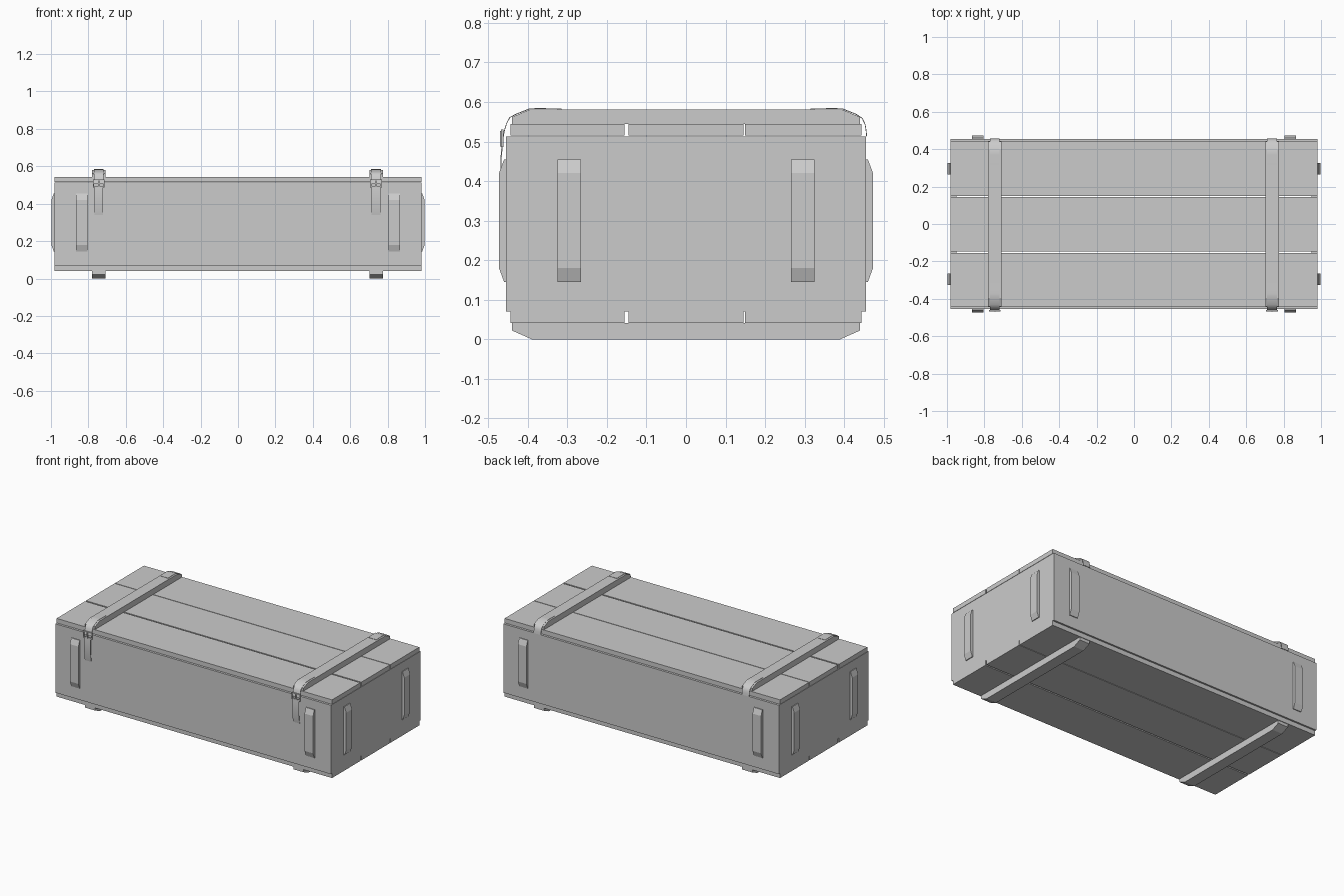
import bpy, bmesh
from mathutils import Vector

if "Cube" in bpy.data.objects:
    bpy.data.objects.remove(bpy.data.objects["Cube"])


def make(name, verts, faces, smooth=False):
    me = bpy.data.meshes.new(name)
    me.from_pydata(verts, [], faces)
    bm = bmesh.new()
    bm.from_mesh(me)
    bmesh.ops.recalc_face_normals(bm, faces=bm.faces)
    bm.to_mesh(me)
    bm.free()
    ob = bpy.data.objects.new(name, me)
    bpy.context.collection.objects.link(ob)
    if smooth:
        bpy.ops.object.select_all(action='DESELECT')
        ob.select_set(True)
        bpy.context.view_layer.objects.active = ob
        bpy.ops.object.shade_smooth_by_angle(angle=0.7)
    return ob


def prism(name, pts, a, b, place, smooth=False):
    """Extrude a closed 2D profile from a to b; place(u, v, w) maps to 3D."""
    n = len(pts)
    verts = [place(u, v, w) for w in (a, b) for u, v in pts]
    faces = [tuple(range(n)), tuple(range(n, 2 * n))]
    faces += [(i, (i + 1) % n, n + (i + 1) % n, n + i) for i in range(n)]
    return make(name, verts, faces, smooth)


def box(name, x0, x1, y0, y1, z0, z1):
    return prism(name, [(x0, y0), (x1, y0), (x1, y1), (x0, y1)], z0, z1,
                 lambda u, v, w: (u, v, w))


def along_x(u, v, w):
    return (w, u, v)


def ribbon(name, path, t, x0, x1):
    """Thin strip following a (y, z) path, offset by thickness t."""
    p = [Vector(q) for q in path]
    off = []
    for i, q in enumerate(p):
        d = (p[min(i + 1, len(p) - 1)] - p[max(i - 1, 0)]).normalized()
        off.append(q + Vector((d.y, -d.x)) * t)
    n = len(p)
    ring = p + off
    verts = [(x, q.x, q.y) for x in (x0, x1) for q in ring]
    faces = []
    for i in range(n - 1):
        a, b, c, d = i, i + 1, n + i + 1, n + i
        faces += [(a, b, c, d), tuple(k + 2 * n for k in (d, c, b, a)),
                  (a, b, b + 2 * n, a + 2 * n), (d, c, c + 2 * n, d + 2 * n)]
    for i in (0, n - 1):
        faces.append((i, n + i, 3 * n + i, 2 * n + i))
    return make(name, verts, faces, True)


# hollow box walls
for s, side in ((-1, "front"), (1, "back")):
    box(side + "_wall", -0.98, 0.98, *sorted((s * 0.425, s * 0.455)), 0.07, 0.513)
for s, side in ((-1, "left"), (1, "right")):
    box(side + "_wall", *sorted((s * 0.95, s * 0.98)), -0.425, 0.425, 0.07, 0.513)

# lid and floor planks with narrow gaps
for name, z0, z1 in (("lid_plank", 0.515, 0.544), ("floor_plank", 0.041, 0.07)):
    for y0, y1 in ((-0.444, -0.155), (-0.146, 0.145), (0.149, 0.444)):
        box(name, -0.98, 0.98, y0, y1, z0, z1)

# upright grip battens with bevelled ends on all four sides
grip = [(0, 0.145), (0.005, 0.145), (0.018, 0.18), (0.018, 0.42),
        (0.005, 0.455), (0, 0.455)]
for s in (-1, 1):
    for c in (-1, 1):
        prism("end_batten", grip, c * 0.295 - 0.03, c * 0.295 + 0.03,
              lambda u, v, w: (s * (0.98 + u), w, v))
        prism("side_batten", grip, c * 0.835 - 0.03, c * 0.835 + 0.03,
              lambda u, v, w: (w, s * (0.455 + u), v))

# cross battens, straps and buckles
top = [(-0.44, 0.544), (0.44, 0.544), (0.44, 0.562), (0.395, 0.581),
       (-0.395, 0.581), (-0.44, 0.562)]
foot = [(-0.44, 0.041), (0.44, 0.041), (0.44, 0.022), (0.39, 0),
        (-0.39, 0), (-0.44, 0.022)]
front_path = [(-0.462, 0.505), (-0.459, 0.525), (-0.453, 0.545), (-0.445, 0.56),
              (-0.43, 0.568), (-0.395, 0.582), (-0.37, 0.5825), (-0.315, 0.5815)]
back_path = [(0.315, 0.5815), (0.37, 0.5825), (0.395, 0.582), (0.43, 0.568),
             (0.445, 0.558), (0.452, 0.543), (0.4545, 0.528), (0.456, 0.513)]
tail_path = [(-0.458, 0.34), (-0.463, 0.37), (-0.466, 0.42), (-0.466, 0.46),
             (-0.463, 0.495)]
for cx in (-0.744, 0.738):
    prism("top_batten", top, cx - 0.036, cx + 0.036, along_x)
    prism("foot_batten", foot, cx - 0.036, cx + 0.036, along_x)
    x0, x1 = cx - 0.026, cx + 0.026
    ribbon("front_strap", front_path, -0.002, x0, x1)
    ribbon("back_strap", back_path, -0.002, x0, x1)
    ribbon("strap_tail", tail_path, -0.003, x0 + 0.003, x1 - 0.003)
    # buckle frame and prong
    for z0, z1 in ((0.486, 0.493), (0.523, 0.530)):
        box("buckle_bar", cx - 0.031, cx + 0.031, -0.468, -0.461, z0, z1)
    for s in (-1, 1):
        box("buckle_side", *sorted((cx + s * 0.025, cx + s * 0.031)),
            -0.468, -0.461, 0.493, 0.523)
    box("buckle_prong", cx - 0.003, cx + 0.003, -0.471, -0.466, 0.488, 0.527)
